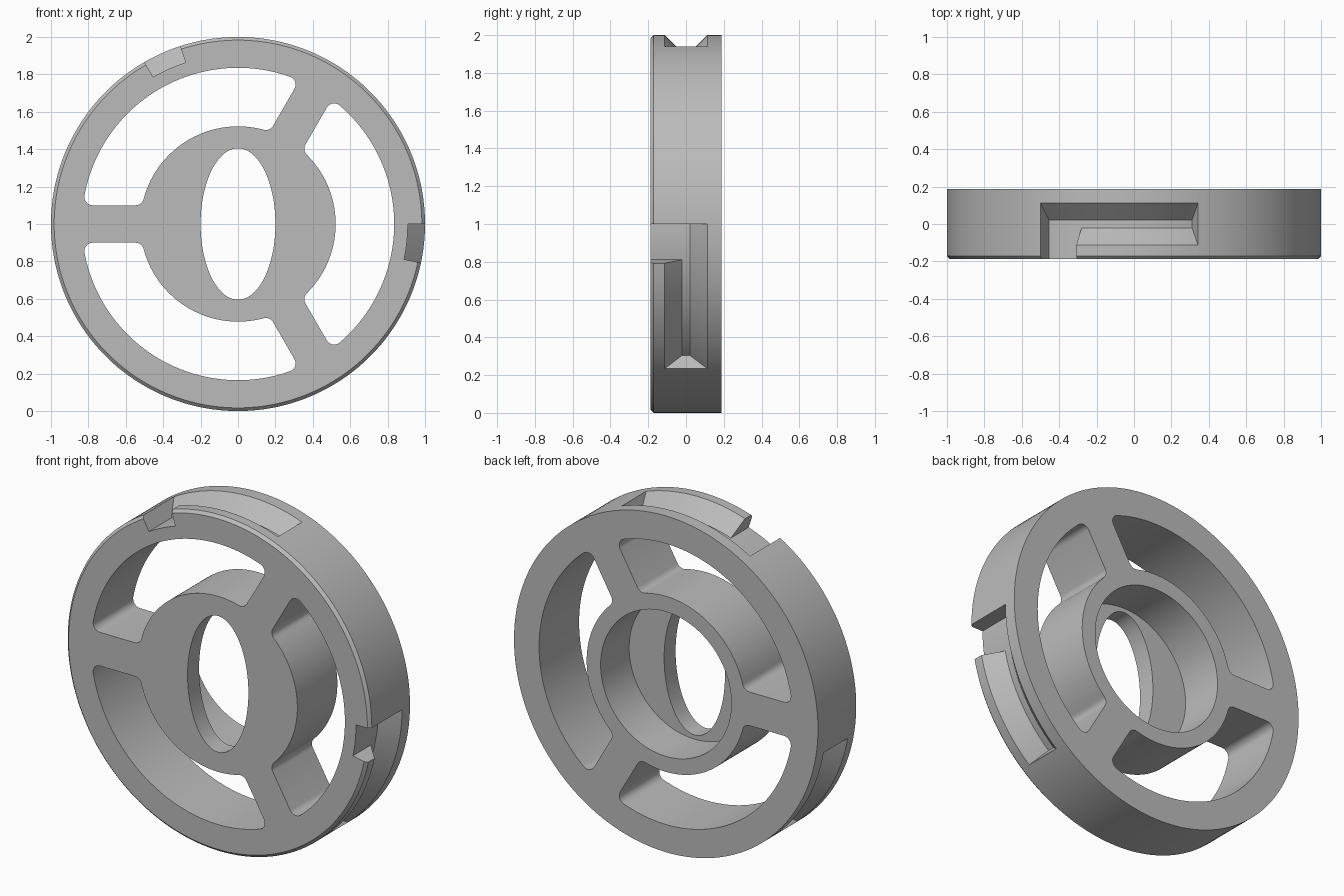
import bpy, bmesh
from math import sin, cos, radians, degrees, atan2, sqrt, pi

if "Cube" in bpy.data.objects:
    bpy.data.objects.remove(bpy.data.objects["Cube"], do_unlink=True)

HALF = 0.188                       # half the wheel thickness
RIM_IN, HUB_OUT, SPOKE = 0.835, 0.522, 0.1
BORE, FLOOR_Y = 0.43, -0.08
FILLET = 0.045
SLOT_FLOOR, SLOT_HALF = 0.908, 0.021


def polar(r, deg, centre=(0, 0)):
    a = radians(deg)
    return centre[0] + r * cos(a), centre[1] + r * sin(a)


def arc(r, start, end, steps, centre=(0, 0)):
    return [polar(r, start + (end - start) * i / steps, centre) for i in range(steps + 1)]


def ring(outline, y):
    return [(x, y, z + 1) for x, z in outline]


def loft(name, rings):
    """Closed solid through a series of equal outlines."""
    bm = bmesh.new()
    loops = [[bm.verts.new(p) for p in r] for r in rings]
    n = len(loops[0])
    for a, b in zip(loops, loops[1:]):
        for i in range(n):
            j = (i + 1) % n
            bm.faces.new((a[i], a[j], b[j], b[i]))
    bm.faces.new(loops[0])
    bm.faces.new(loops[-1])
    bmesh.ops.recalc_face_normals(bm, faces=bm.faces)
    mesh = bpy.data.meshes.new(name)
    bm.to_mesh(mesh)
    bm.free()
    obj = bpy.data.objects.new(name, mesh)
    bpy.context.collection.objects.link(obj)
    return obj


def circle(rx, rz, steps=180):
    return [(rx * cos(2 * pi * i / steps), rz * sin(2 * pi * i / steps)) for i in range(steps)]


def cut(target, cutter):
    cutter.hide_render = True
    mod = target.modifiers.new("cut", 'BOOLEAN')
    mod.operation, mod.solver, mod.object = 'DIFFERENCE', 'EXACT', cutter
    bpy.context.view_layer.objects.active = target
    bpy.ops.object.modifier_apply(modifier=mod.name)
    bpy.data.objects.remove(cutter, do_unlink=True)


def window_outline(turn):
    """Opening between two spokes, with rounded corners."""
    z = SPOKE + FILLET
    inner = (sqrt((HUB_OUT + FILLET) ** 2 - z * z), z)
    outer = (sqrt((RIM_IN - FILLET) ** 2 - z * z), z)
    ai, ao = (degrees(atan2(c[1], c[0])) for c in (inner, outer))
    half = arc(HUB_OUT, 60, ai, 24)[:-1]
    half += arc(FILLET, ai + 180, 270, 8, inner)
    half += arc(FILLET, 270, 360 + ao, 8, outer)
    half += arc(RIM_IN, ao, 60, 28)[1:]
    pts = [(sqrt(x * x + w * w), degrees(atan2(w, x))) for x, w in half]
    pts += [(r, 120 - a) for r, a in reversed(pts[1:-1])]
    return [polar(r, a + turn) for r, a in pts]


def sweep(name, section, start, end):
    """Sweep a (radius, y) section clockwise around the axle, one degree a step."""
    rings = []
    for d in range(start, end - 1, -1):
        rings.append([(r * cos(radians(d)), y, 1 + r * sin(radians(d))) for r, y in section])
    return loft(name, rings)


# Solid disc with a small chamfer on the front edge
wheel = loft("locking_wheel", [ring(circle(0.983, 0.983), -HALF),
                               ring(circle(1, 1), -HALF + 0.017),
                               ring(circle(1, 1), HALF)])

# Hub: round bore from the back, oval hole through the front wall
cut(wheel, loft("bore_cutter", [ring(circle(BORE, BORE, 128), y) for y in (FLOOR_Y, 0.4)]))
cut(wheel, loft("oval_cutter", [ring(circle(0.2, 0.405, 128), y) for y in (-0.4, 0.1)]))

# Three windows leave three spokes; three bayonet slots in the rim
TOP = 1.05
wide = SLOT_HALF + TOP - SLOT_FLOOR
track = [(SLOT_FLOOR, -SLOT_HALF), (SLOT_FLOOR, SLOT_HALF), (TOP, wide), (TOP, -wide)]
entry = [(SLOT_FLOOR, -0.3), (SLOT_FLOOR, SLOT_HALF), (TOP, wide), (TOP, -0.3)]
for turn in (0, 120, 240):
    outline = window_outline(turn + 60)
    cut(wheel, loft("window_cutter", [ring(outline, y) for y in (-0.4, 0.4)]))
    cut(wheel, sweep("entry_cutter", entry, turn, turn - 12))
    cut(wheel, sweep("track_cutter", track, turn - 11, turn - 50))

# Plain grey finish
grey = bpy.data.materials.new("plain_grey")
grey.use_nodes = True
colour = (0.5, 0.5, 0.5, 1)
grey.diffuse_color = colour
grey.node_tree.nodes["Principled BSDF"].inputs["Base Color"].default_value = colour
wheel.data.materials.clear()
wheel.data.materials.append(grey)

bpy.ops.object.select_all(action='DESELECT')
wheel.select_set(True)
bpy.context.view_layer.objects.active = wheel
bpy.ops.object.shade_smooth_by_angle(angle=radians(30))
